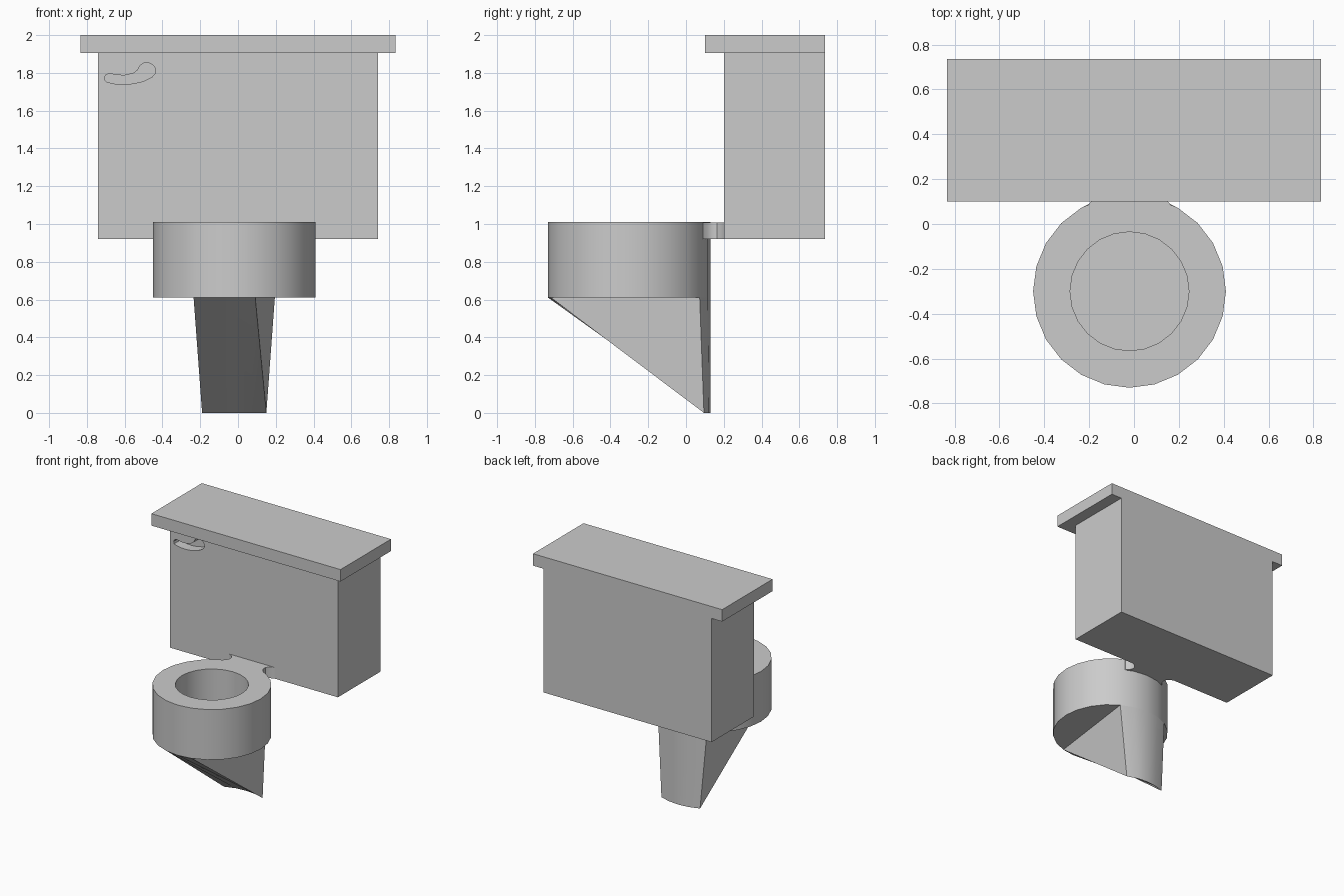
import bpy, bmesh, math
from mathutils import Vector

cube = bpy.data.objects.get("Cube")
if cube:
    bpy.data.objects.remove(cube, do_unlink=True)

ceramic = bpy.data.materials.new("ceramic_grey")
ceramic.use_nodes = True
GREY = (0.6, 0.6, 0.6, 1.0)
ceramic.diffuse_color = GREY
ceramic.node_tree.nodes["Principled BSDF"].inputs["Base Color"].default_value = GREY

CX, CY, R = -0.02, -0.30, 0.43   # bowl centre and radius


def finish(name, bm, smooth=True):
    bmesh.ops.recalc_face_normals(bm, faces=bm.faces[:])
    mesh = bpy.data.meshes.new(name)
    bm.to_mesh(mesh)
    bm.free()
    mesh.materials.append(ceramic)
    obj = bpy.data.objects.new(name, mesh)
    bpy.context.collection.objects.link(obj)
    if smooth:
        bpy.ops.object.select_all(action='DESELECT')
        obj.select_set(True)
        bpy.context.view_layer.objects.active = obj
        bpy.ops.object.shade_smooth_by_angle(angle=math.radians(30))
    return obj


def prism(name, points, offset, smooth=True):
    """Extrude a closed outline along an offset."""
    bm = bmesh.new()
    face = bm.faces.new([bm.verts.new(p) for p in points])
    geom = bmesh.ops.extrude_face_region(bm, geom=[face])["geom"]
    moved = [g for g in geom if isinstance(g, bmesh.types.BMVert)]
    bmesh.ops.translate(bm, verts=moved, vec=Vector(offset))
    return finish(name, bm, smooth)


def box(name, x, y0, y1, z0, z1):
    outline = [(-x, y0, z0), (x, y0, z0), (x, y1, z0), (-x, y1, z0)]
    return prism(name, outline, (0, 0, z1 - z0), smooth=False)


def on_circle(degrees, z):
    a = math.radians(degrees)
    return (CX + R * math.cos(a), CY + R * math.sin(a), z)


# Tank and its overhanging lid
tank = box("tank", 0.74, 0.20, 0.735, 0.92, 1.905)
box("tank_lid", 0.833, 0.10, 0.735, 1.905, 2.0)

# Hooked recess for the flush handle, cut into the tank front
hook = [(-0.69, 1.75), (-0.65, 1.742), (-0.60, 1.739), (-0.55, 1.744), (-0.50, 1.756),
        (-0.455, 1.778), (-0.437, 1.80), (-0.436, 1.822), (-0.45, 1.842), (-0.475, 1.854),
        (-0.50, 1.852), (-0.52, 1.838), (-0.53, 1.815), (-0.555, 1.797), (-0.60, 1.787),
        (-0.64, 1.788), (-0.68, 1.797), (-0.70, 1.789), (-0.707, 1.773), (-0.702, 1.757)]
cutter = prism("handle_cutter", [(x, 0.10, z) for x, z in hook], (0, 0.18, 0), smooth=False)
cutter.hide_render = True
cutter.hide_set(True)
cut = tank.modifiers.new("handle_recess", 'BOOLEAN')
cut.operation = 'DIFFERENCE'
cut.solver = 'EXACT'
cut.object = cutter
bpy.ops.object.select_all(action='DESELECT')
tank.select_set(True)
bpy.context.view_layer.objects.active = tank
bpy.ops.object.modifier_apply(modifier=cut.name)
bpy.data.objects.remove(cutter, do_unlink=True)

# Bowl: thick ring with a floor, turned from a profile
bm = bmesh.new()
profile = [(0, 0.61), (R, 0.61), (R, 1.01), (0.265, 1.01), (0.265, 0.70), (0, 0.70)]
verts = [bm.verts.new((CX + r, CY, z)) for r, z in profile]
edges = [bm.edges.new(pair) for pair in zip(verts, verts[1:])]
bmesh.ops.spin(bm, geom=verts + edges, cent=(CX, CY, 0), axis=(0, 0, 1),
               angle=2 * math.pi, steps=24)
bmesh.ops.remove_doubles(bm, verts=bm.verts[:], dist=0.0005)
finish("bowl", bm)

# Neck joining bowl and tank, with a rounded bite on each side
side = [(0.20, 0.20), (0.168, 0.185), (0.15, 0.163), (0.148, 0.14),
        (0.157, 0.115), (0.18, 0.09), (0.17, 0.04)]
neck = [(CX + x, y, 0.92) for x, y in side] + [(CX - x, y, 0.92) for x, y in reversed(side)]
prism("neck", neck, (0, 0, 0.089))

# Foot: curved back wall, flat sides and a slanted front that meets in a curved bottom edge
bm = bmesh.new()
back = [bm.verts.new(on_circle(d, 0.61)) for d in (120, 105, 90, 75, 60)]
front = [bm.verts.new(on_circle(d, 0.61)) for d in (240, 255, 270, 285)]
bottom = [bm.verts.new(on_circle(d, 0.0)) for d in (113.3, 101.6, 90, 78.4, 66.7)]
bm.faces.new(front + back[::-1])
for i in range(4):
    bm.faces.new((back[i], back[i + 1], bottom[i + 1], bottom[i]))
for i in range(3):
    bm.faces.new((front[i], front[i + 1], bottom[i + 1], bottom[i]))
bm.faces.new((front[3], bottom[4], bottom[3]))
bm.faces.new((front[0], bottom[0], back[0]))
bm.faces.new((front[3], back[4], bottom[4]))
finish("foot", bm)
